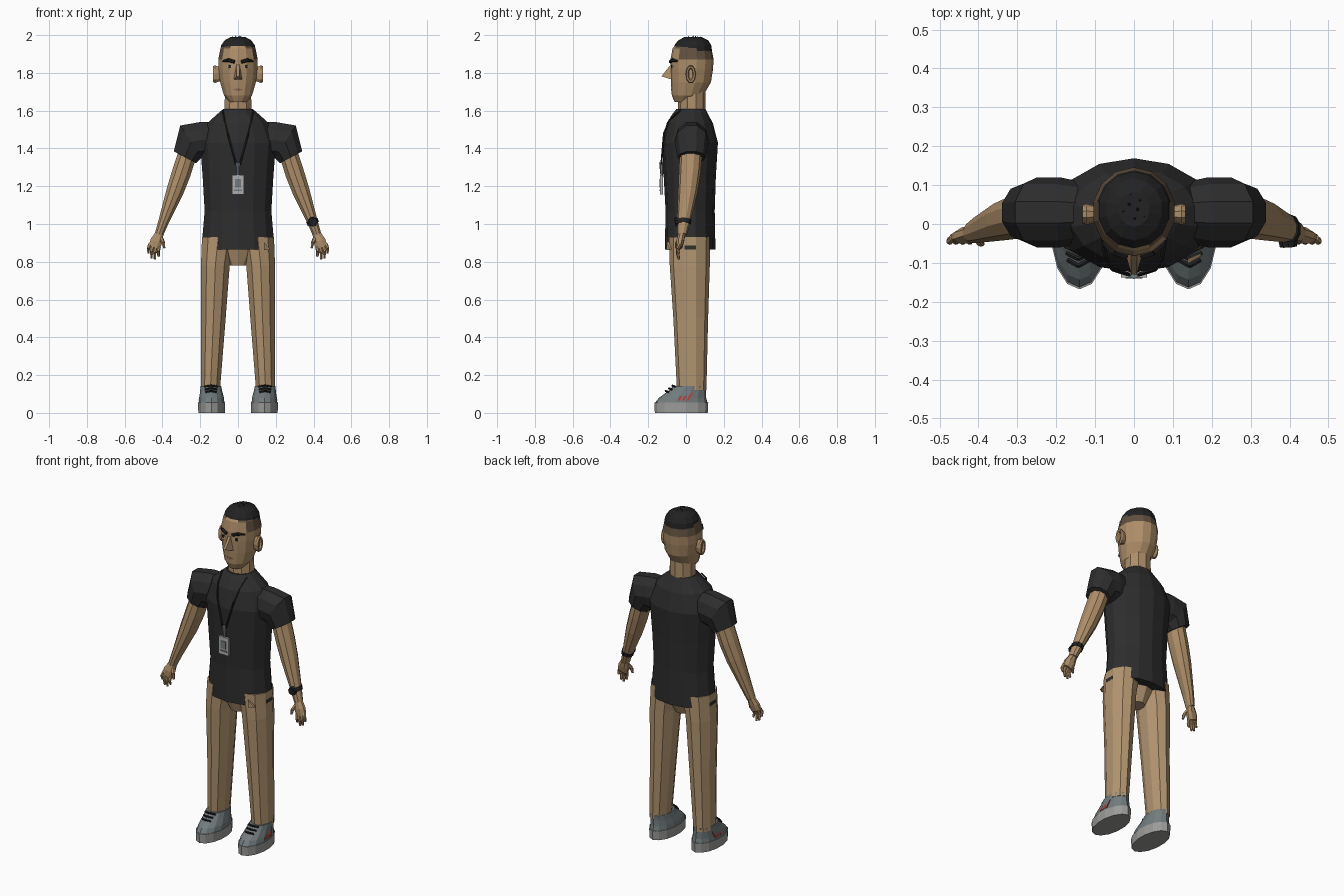
import bpy, bmesh, math, random
from mathutils import Vector, Matrix

cube = bpy.data.objects.get("Cube")
if cube:
    bpy.data.objects.remove(cube)


def material(name, r, g, b):
    m = bpy.data.materials.new(name)
    m.use_nodes = True
    m.diffuse_color = (r, g, b, 1)
    bsdf = m.node_tree.nodes["Principled BSDF"]
    bsdf.inputs["Base Color"].default_value = (r, g, b, 1)
    bsdf.inputs["Roughness"].default_value = 0.9
    return m


skin = material("tan skin", .42, .27, .14)
cloth = material("khaki cloth", .44, .295, .16)
black = material("black cotton", .026, .026, .027)
hair_mat = material("black hair", .016, .016, .017)
fade = material("short hair brown", .12, .08, .05)
shoe_mat = material("slate shoe", .17, .20, .21)
sole_mat = material("grey sole", .33, .33, .32)
badge_mat = material("light grey plastic", .42, .42, .42)
red = material("red stripe", .42, .05, .04)
lip_mat = material("brown lip", .26, .14, .08)


def finish(name, bm, mats):
    bmesh.ops.recalc_face_normals(bm, faces=bm.faces)
    me = bpy.data.meshes.new(name)
    bm.to_mesh(me)
    bm.free()
    for m in mats:
        me.materials.append(m)
    ob = bpy.data.objects.new(name, me)
    bpy.context.collection.objects.link(ob)
    return ob


def sides(name, both):
    return [(1, "left_" + name), (-1, "right_" + name)] if both else [(1, name)]


def loft(name, rings, mat, n=12, both=False):
    """Skin elliptical rings (x, y, z, rx, ry, tilt about y)."""
    made = []
    for s, label in sides(name, both):
        bm = bmesh.new()
        loops = []
        for x, y, z, rx, ry, t in rings:
            loop = []
            for i in range(n):
                a = math.tau * (i + .5) / n
                u = rx * math.cos(a)
                loop.append(bm.verts.new((s * (x + u * math.cos(t)),
                                          y + ry * math.sin(a), z + u * math.sin(t))))
            loops.append(loop)
        for p, q in zip(loops, loops[1:]):
            for i in range(n):
                j = (i + 1) % n
                bm.faces.new((p[i], p[j], q[j], q[i]))
        bm.faces.new(loops[0])
        bm.faces.new(loops[-1])
        made.append(finish(label, bm, [mat]))
    return made


def hull(name, pts, mat, both=False):
    for s, label in sides(name, both):
        bm = bmesh.new()
        for x, y, z in pts:
            bm.verts.new((s * x, y, z))
        bmesh.ops.convex_hull(bm, input=bm.verts)
        finish(label, bm, [mat])


def box(name, c, size, mat, both=False):
    pts = [[c[k] + size[k] * d[k] / 2 for k in range(3)]
           for d in [(i, j, k) for i in (-1, 1) for j in (-1, 1) for k in (-1, 1)]]
    hull(name, pts, mat, both)


def strut(name, path, radii, mat, both=False, n=6):
    """Tapered rods joining consecutive points."""
    for s, label in sides(name, both):
        bm = bmesh.new()
        pts = [Vector((s * x, y, z)) for x, y, z in path]
        for a, b, ra, rb in zip(pts, pts[1:], radii, radii[1:]):
            mat4 = Matrix.Translation((a + b) / 2) @ (b - a).to_track_quat("Z", "Y").to_matrix().to_4x4()
            bmesh.ops.create_cone(bm, cap_ends=True, segments=n, radius1=ra, radius2=rb,
                                  depth=(b - a).length, matrix=mat4)
        finish(label, bm, [mat])


def upright(rows):
    return [(0, y, z, rx, ry, 0) for z, rx, y, ry in rows]


# Shirt body and sleeves
loft("shirt_body", upright([
    (.865, .199, .022, .134), (1.07, .181, .022, .130), (1.25, .192, .020, .138),
    (1.43, .206, .022, .147), (1.535, .165, .020, .122), (1.58, .115, .022, .095),
    (1.61, .078, .026, .076)]), black, 14)
loft("sleeve", [
    (.12, .03, 1.445, .10, .075, 1.57), (.19, .03, 1.445, .10, .09, 1.45),
    (.25, .03, 1.435, .108, .09, 1.0), (.281, .03, 1.353, .07, .075, .49)], black, 10, True)
hull("hem_notch", [(.137, -.103, .905), (.137, -.103, .862), (.172, -.083, .864),
                   (.137, -.09, .905), (.172, -.075, .864)], cloth)

# Arms and hands
loft("arm", [
    (.265, .027, 1.38, .052, .060, .4), (.30, .020, 1.27, .053, .058, .38),
    (.335, .010, 1.17, .048, .052, .36), (.395, -.012, 1.01, .029, .036, .36),
    (.418, -.022, .945, .024, .027, .3)], skin, 10, True)
loft("palm", [
    (.416, -.022, .95, .024, .020, .3), (.432, -.03, .91, .035, .022, .3),
    (.444, -.035, .875, .033, .016, .3)], skin, 8, True)
fingers = {"index_finger": (.420, .828), "middle_finger": (.440, .812),
           "ring_finger": (.458, .818), "little_finger": (.474, .845)}
for i, (label, (x, z)) in enumerate(fingers.items()):
    start = (.418 + .016 * i, -.035, .878 + .005 * i)
    mid = ((start[0] + x) / 2 + .004, -.045, (start[2] + z) / 2)
    strut(label, [start, mid, (x, -.038, z)], [.010, .009, .006], skin, True)
strut("thumb", [(.408, -.03, .925), (.396, -.048, .90), (.390, -.052, .872)],
      [.012, .010, .006], skin, True)

# Watch
loft("watch_band", [(.391, -.012, 1.022, .034, .041, .36),
                    (.399, -.014, 1.000, .033, .040, .36)], hair_mat, 10)
strut("watch_case", [(.396, -.042, 1.012), (.397, -.058, 1.010)], [.026, .023], hair_mat, n=10)

# Legs and hips
loft("hips", upright([(.78, .045, .015, .055), (.87, .10, .02, .09), (.94, .17, .02, .105)]), cloth, 10)
loft("leg", [
    (.105, .02, .93, .090, .108, 0), (.120, .02, .78, .080, .106, 0),
    (.130, .025, .50, .068, .092, 0), (.146, .03, .12, .053, .078, 0)], cloth, 10, True)

# Shoes
loft("shoe_sole", [(.140, -.025, 0, .072, .140, 0), (.140, -.025, .055, .073, .143, 0)],
     sole_mat, 14, True)
loft("shoe_upper", [
    (.140, -.025, .055, .070, .138, 0), (.140, -.018, .08, .067, .125, 0),
    (.142, .005, .115, .060, .100, 0), (.144, .020, .142, .056, .088, 0)], shoe_mat, 14, True)
for i in range(3):
    y, z = -.068 - .018 * i, .142 - .014 * i
    w = .034 - .003 * i
    strut("lace_%d" % (i + 1), [(.143 - w, y + .012, z - .004), (.143, y - .004, z + .002),
                                (.143 + w, y + .012, z - .004)], [.006] * 3, hair_mat, True, 5)
    y = -.038 + .024 * i
    hull("shoe_stripe_%d" % (i + 1),
         [(x + d, y + s + e, z) for x, s, z in ((.205, 0, .066), (.196, .02, .108))
          for d in (-.003, .004) for e in (-.007, .007)], red, True)

# Neck and head, with the short-cropped band around sides and back
loft("neck", upright([(1.58, .076, .03, .074), (1.72, .072, .032, .070)]), skin, 10)
head = loft("head", upright([
    (1.645, .045, -.012, .048), (1.68, .076, .008, .083), (1.75, .097, .026, .106),
    (1.82, .105, .03, .113), (1.872, .107, .032, .114), (1.93, .095, .032, .103),
    (1.95, .085, .034, .090)]), skin, 14)[0]
head.data.materials.append(fade)
for f in head.data.polygons:
    if f.center.z > 1.88 and f.center.y > -.045:
        f.material_index = 1
loft("hair_cap", upright([
    (1.915, .097, .036, .102), (1.945, .092, .036, .098), (1.972, .073, .038, .080),
    (1.99, .040, .038, .045)]), hair_mat, 14)

# Hair tufts
random.seed(4)
bm = bmesh.new()
for i in range(26):
    r, a = math.sqrt((i + .5) / 26), i * 2.4
    z = 1.99 - .032 * r * r
    bmesh.ops.create_cone(bm, cap_ends=True, segments=4, radius1=.012, radius2=0, depth=.022,
                          matrix=Matrix.Translation((.068 * r * math.cos(a), .038 + .078 * r * math.sin(a),
                                                     z - .001)) @ Matrix.Rotation(random.uniform(0, 3), 4, "Z"))
finish("hair_tufts", bm, [hair_mat])

# Face
hull("nose", [(-.008, -.08, 1.845), (.008, -.08, 1.845), (-.022, -.076, 1.765),
              (.022, -.076, 1.765), (-.007, -.13, 1.782), (.007, -.13, 1.782), (0, -.06, 1.80)], skin)
strut("eyebrow", [(.018, -.083, 1.858), (.05, -.072, 1.868), (.08, -.046, 1.862)],
      [.009, .010, .005], hair_mat, True)
hull("eye", [(.027, -.080, 1.832), (.043, -.078, 1.842), (.062, -.066, 1.834), (.043, -.077, 1.826),
             (.04, -.065, 1.834)], badge_mat, True)
box("iris", (.043, -.076, 1.834), (.013, .008, .014), hair_mat, True)
hull("mouth", [(-.03, -.070, 1.712), (.03, -.070, 1.712), (0, -.080, 1.718),
               (0, -.078, 1.705), (0, -.065, 1.712)], lip_mat)
loft("ear", [(x, .025, 1.793, rz, ry, math.pi / 2) for x, rz, ry in (
    (.092, .038, .020), (.122, .049, .027), (.132, .044, .024),
    (.130, .034, .015), (.120, .028, .010))], skin, 10, True)

# Lanyard and badge
strut("lanyard", [(.082, -.03, 1.602), (.072, -.088, 1.55), (.055, -.117, 1.48), (.010, -.131, 1.315)],
      [.005] * 4, hair_mat, True, 4)
strut("badge_clip", [(0, -.130, 1.325), (0, -.128, 1.25)], [.012, .007], shoe_mat)
box("badge", (0, -.130, 1.208), (.066, .014, .105), badge_mat)
box("badge_picture", (0, -.138, 1.215), (.034, .005, .045), shoe_mat)
box("badge_print", (0, -.138, 1.178), (.044, .005, .008), shoe_mat)
